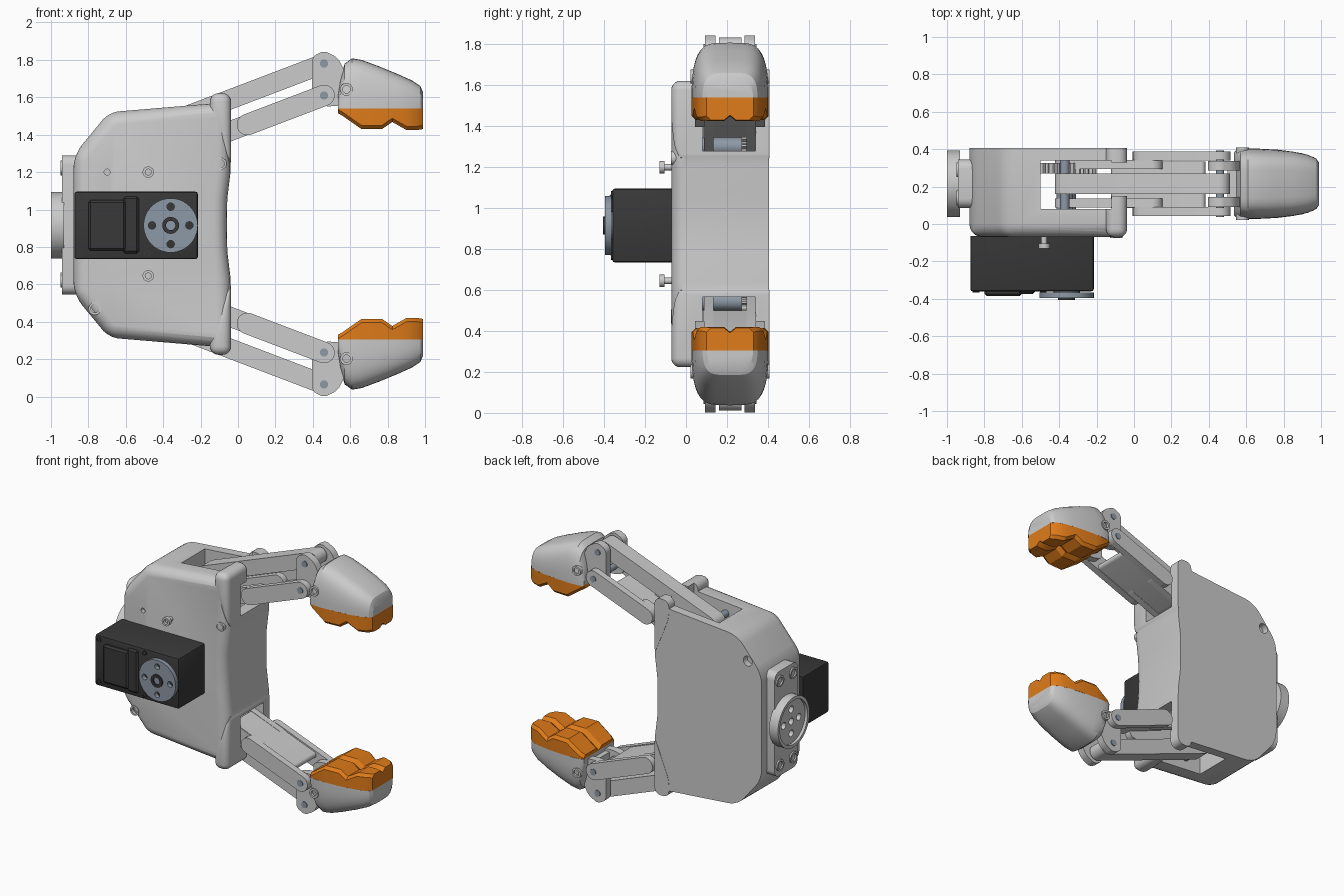
import bpy, bmesh, math
from mathutils import Vector

if "Cube" in bpy.data.objects:
    bpy.data.objects.remove(bpy.data.objects["Cube"])

C = 0.9225   # height of the mirror plane between the two fingers
Y = 0.215    # depth centre of the fingers


def mat(name, rgb):
    m = bpy.data.materials.new(name)
    m.diffuse_color = (*rgb, 1)
    m.use_nodes = True
    m.node_tree.nodes["Principled BSDF"].inputs["Base Color"].default_value = m.diffuse_color
    return m


DARK = mat("dark_plastic", (0.04, 0.04, 0.04))
STEEL = mat("steel", (0.27, 0.32, 0.38))
ORANGE = mat("orange_rubber", (0.74, 0.2, 0.01))


def finish(bm, name, m=None, mirror=False):
    """Turn a bmesh into an object, optionally with a copy mirrored in z."""
    objs = []
    for side in (("upper_", "lower_") if mirror else ("",)):
        if side == "lower_":
            for v in bm.verts:
                v.co.z = 2 * C - v.co.z
        bmesh.ops.recalc_face_normals(bm, faces=bm.faces)
        me = bpy.data.meshes.new(side + name)
        bm.to_mesh(me)
        ob = bpy.data.objects.new(side + name, me)
        bpy.context.collection.objects.link(ob)
        if m:
            me.materials.append(m)
        objs.append(ob)
    bm.free()
    return objs if mirror else objs[0]


def prism(name, pts, t0, t1, m=None, axis="y", rnd=0, front=False, socket=0, mirror=False, seg=5):
    """Extrude a profile along an axis, with rounded corners or a recessed socket at the t0 end."""
    bm = bmesh.new()
    put = (lambda a, b, t: (a, t, b)) if axis == "y" else (lambda a, b, t: (t, a, b))
    ends = [[bm.verts.new(put(a, b, t)) for a, b in pts] for t in (t0, t1)]
    cap = bm.faces.new(ends[0])
    bm.faces.new(ends[1])
    n = len(pts)
    for i in range(n):
        j = (i + 1) % n
        bm.faces.new((ends[0][i], ends[0][j], ends[1][j], ends[1][i]))
    bmesh.ops.recalc_face_normals(bm, faces=bm.faces)
    if rnd:
        caps = {e for f in bm.faces if len(f.verts) == n and abs(f.normal[1 if axis == "y" else 0]) > .9
                for e in f.edges}
        edges = [e for e in bm.edges if e not in caps and e.calc_face_angle() > 0.26]
        if front:
            edges += list(cap.edges)
        bmesh.ops.bevel(bm, geom=edges, offset=rnd, segments=seg, profile=0.5,
                        affect="EDGES", clamp_overlap=True)
    if socket:
        bmesh.ops.inset_region(bm, faces=[cap], thickness=socket)
        r = bmesh.ops.extrude_face_region(bm, geom=[cap])
        vs = [g for g in r["geom"] if isinstance(g, bmesh.types.BMVert)]
        bmesh.ops.translate(bm, verts=vs, vec=Vector(put(0, 0, 0.02 if t1 > t0 else -0.02)))
        if cap.is_valid:
            bmesh.ops.delete(bm, geom=[cap], context="FACES_ONLY")
    return finish(bm, name, m, mirror)


def circle(a, b, r, n=32):
    return [(a + r * math.cos(2 * math.pi * i / n), b + r * math.sin(2 * math.pi * i / n)) for i in range(n)]


def rect(a0, a1, b0, b1):
    return [(a0, b0), (a1, b0), (a1, b1), (a0, b1)]


def capsule(p, q, r, n=12):
    a = math.atan2(q[1] - p[1], q[0] - p[0])
    out = []
    for c, s in ((q, a - math.pi / 2), (p, a + math.pi / 2)):
        out += [(c[0] + r * math.cos(s + math.pi * i / n), c[1] + r * math.sin(s + math.pi * i / n))
                for i in range(n + 1)]
    return out


def gear(a, b, r, teeth):
    return [(a + k * math.cos(math.pi * i / (2 * teeth)), b + k * math.sin(math.pi * i / (2 * teeth)))
            for i in range(4 * teeth) for k in [r if i % 4 < 2 else r - 0.02]]


def boolean(ob, others, op="DIFFERENCE"):
    for c in others:
        md = ob.modifiers.new("bool", "BOOLEAN")
        md.operation, md.solver, md.object = op, "EXACT", c
        bpy.context.view_layer.objects.active = ob
        bpy.ops.object.modifier_apply(modifier=md.name)
        bpy.data.objects.remove(c)


def loft(name, rings, m):
    bm = bmesh.new()
    vs = [[bm.verts.new(p) for p in r] for r in rings]
    n = len(rings[0])
    for a, b in zip(vs, vs[1:]):
        for i in range(n):
            bm.faces.new((a[i], a[(i + 1) % n], b[(i + 1) % n], b[i]))
    bm.faces.new(vs[0])
    bm.faces.new(vs[-1])
    return finish(bm, name, m, True)


# Palm housing with rounded front, corner lugs and a hollow slot for the fingers
half = [(-0.06, 0.93), (-0.057, 1.06), (-0.04, 1.2), (-0.04, 1.575), (-0.69, 1.52), (-0.88, 1.29)]
body = prism("palm_housing", half + [(x, 2 * 0.9175 - z) for x, z in reversed(half)],
             -0.07, 0.405, rnd=0.07, front=True)
lugs = prism("lug", [(-0.15, 1.622), (-0.037, 1.622), (-0.037, 1.22), (-0.15, 1.5)],
             -0.072, 0.407, rnd=0.045, front=True, mirror=True)
boolean(body, lugs, "UNION")
cuts = [prism("cut", rect(-0.5, -0.12, -1, 3), 0.08, 0.34),
        prism("cut", circle(-0.77, 1.36, 0.035), 0.36, 0.5)]
cuts += prism("cut", rect(-0.2, 0.1, 1.28, 1.5), 0.08, 0.34, mirror=True)
cuts += prism("cut", rect(-0.2, 0.1, 1.45, 1.8), 0.15, 0.33, mirror=True)
cuts += prism("cut", circle(-0.7, 1.2, 0.016, 16), -0.2, -0.04, mirror=True)
boolean(body, cuts)

# Housing screws
for i, (x, z) in enumerate([(-0.765, 0.47), (-0.095, 1.245)]):
    prism(f"housing_screw_{i}", circle(x, z, 0.034), -0.074, 0.02, socket=0.012)
prism("post_screw", circle(-0.48, 1.2, 0.03), -0.13, -0.105, socket=0.014, mirror=True)
prism("post_shaft", circle(-0.48, 1.2, 0.016, 16), -0.105, -0.05, mirror=True)

# Servo motor with cover details
prism("servo_case", rect(-0.875, -0.215, 0.735, 1.095), -0.36, -0.065, DARK, rnd=0.012, front=True, seg=2)
prism("servo_cover", rect(-0.8, -0.6, 0.78, 1.05), -0.385, -0.35, DARK, rnd=0.012, front=True, seg=1)
prism("servo_connector", rect(-0.615, -0.53, 0.765, 1.07), -0.375, -0.35, DARK, rnd=0.012, front=True, seg=1)
for i, x in enumerate((-0.845, -0.485)):
    for j, z in enumerate((0.765, 1.065)):
        prism(f"servo_screw_{i}{j}", circle(x, z, 0.018, 16), -0.366, -0.34, DARK, socket=0.007)

# Servo horn
hx, hz = -0.36, 0.915
horn = prism("servo_horn", circle(hx, hz, 0.145, 48), -0.395, -0.365, STEEL)
boolean(horn, [prism("cut", circle(hx + 0.1 * math.cos(k * math.pi / 2), hz + 0.1 * math.sin(k * math.pi / 2),
                                   0.02, 16), -0.5, -0.3) for k in range(4)])
prism("horn_hub", circle(hx, hz, 0.07), -0.37, -0.34, STEEL)
prism("horn_bolt", circle(hx, hz, 0.045), -0.405, -0.38, DARK, socket=0.02)

# Wrist mount: plate, screws and drilled disc
prism("wrist_plate", rect(Y - 0.13, Y + 0.13, 0.545, 1.29), -0.94, -0.86, axis="x", rnd=0.05, front=False)
for s in (-1, 1):
    prism(f"wrist_screw_{s}", circle(Y + s * 0.075, C + 0.3, 0.04), -0.95, -0.9, axis="x", socket=0.014, mirror=True)
disc = prism("wrist_disc", circle(Y, 0.915, 0.178, 48), -1.0, -0.93, axis="x", socket=0.022)
holes = [(0, 0)] + [(0.085 * math.cos(k * math.pi / 2), 0.085 * math.sin(k * math.pi / 2)) for k in range(4)]
boolean(disc, [prism("cut", circle(Y + a, 0.915 + b, 0.024, 16), -1.1, -0.95, axis="x") for a, b in holes])

# Gears and shafts inside the palm
prism("finger_gear", gear(-0.37, 1.3, 0.11, 18), 0.27, 0.325, mirror=True)
prism("finger_shaft", circle(-0.37, 1.3, 0.045), 0.08, 0.34, STEEL, mirror=True)
prism("link_shaft", circle(-0.37, 1.47, 0.025), 0.08, 0.34, STEEL, mirror=True)
prism("drive_gear", gear(hx, 0.9225, 0.16, 26), 0.27, 0.325)
prism("drive_shaft", circle(hx, 0.9225, 0.05), 0.0, 0.34, STEEL)

# Finger links: narrow outer bar, wide inner channel
prism("outer_link", capsule((-0.37, 1.464), (0.46, 1.78), 0.053), 0.16, 0.27, mirror=True)
prism("inner_link_web", capsule((-0.1, 1.366), (0.36, 1.541), 0.022), 0.085, 0.335, mirror=True)
for tag, s in (("front", -1), ("back", 1)):
    prism(f"inner_link_{tag}_plate", capsule((0.05, 1.454), (0.46, 1.61), 0.057),
          Y + s * 0.125, Y + s * 0.172, mirror=True)
    prism(f"inner_link_{tag}_arm", capsule((-0.37, 1.294), (0.1, 1.473), 0.053),
          Y + s * 0.08, Y + s * 0.126, mirror=True)
    # Knuckle ears
    prism(f"knuckle_{tag}_ear", [(0.395, 1.57), (0.395, 1.815), (0.46, 1.85), (0.535, 1.81), (0.6, 1.68),
                                 (0.6, 1.56), (0.47, 1.55)], Y + s * 0.07, Y + s * 0.123, rnd=0.025, mirror=True)
prism("knuckle_web", rect(0.5, 0.6, 1.57, 1.7), 0.13, 0.3, mirror=True)
prism("outer_pin", circle(0.46, 1.78, 0.022, 20), 0.086, 0.344, STEEL, mirror=True)
prism("inner_pin", circle(0.46, 1.61, 0.022, 20), 0.038, 0.392, STEEL, mirror=True)

# Fingertip shells: (x, half width, height) stations with a soft cross-section
tips = [(0.535, .17, .08), (0.548, .18, .165), (0.57, .185, .24), (0.61, .188, .268), (0.66, .188, .26),
        (0.75, .183, .227), (0.85, .172, .186), (0.93, .155, .15), (0.975, .134, .12), (0.99, .112, .085)]


def arch(x, w, h, n=24):
    out = []
    for i in range(n + 1):
        c, s = math.cos(math.pi * i / n), math.sin(math.pi * i / n)
        out.append((x, Y + w * math.copysign(abs(c) ** 0.45, c), 1.54 + h * max(s, 0) ** 0.8))
    return out


loft("fingertip", [arch(*t) for t in tips], None)
for tag, y0, y1 in (("front", 0.022, 0.06), ("back", 0.408, 0.37)):
    prism(f"fingertip_{tag}_screw", circle(0.58, 1.642, 0.034), y0, y1, socket=0.014, mirror=True)

# Orange grip pads with a ridge profile and a lengthwise groove
pads = [(0.535, .17, 1.515), (0.56, .183, 1.5), (0.66, .188, 1.43), (0.77, .182, 1.43), (0.825, .175, 1.468),
        (0.9, .163, 1.425), (0.96, .143, 1.425), (0.99, .114, 1.43)]


def pad_section(x, w, z):
    side = [(w, 1.541), (w, z + 0.02), (w - 0.02, z), (0.03, z)]
    pts = side + [(0, z + 0.024)] + [(-a, b) for a, b in reversed(side)]
    return [(x, Y + a, b) for a, b in pts]


loft("grip_pad", [pad_section(*p) for p in pads], ORANGE)

# Smooth curved surfaces, keep edges crisp
bpy.ops.object.select_all(action="SELECT")
bpy.context.view_layer.objects.active = body
bpy.ops.object.shade_smooth_by_angle(angle=math.radians(28))
